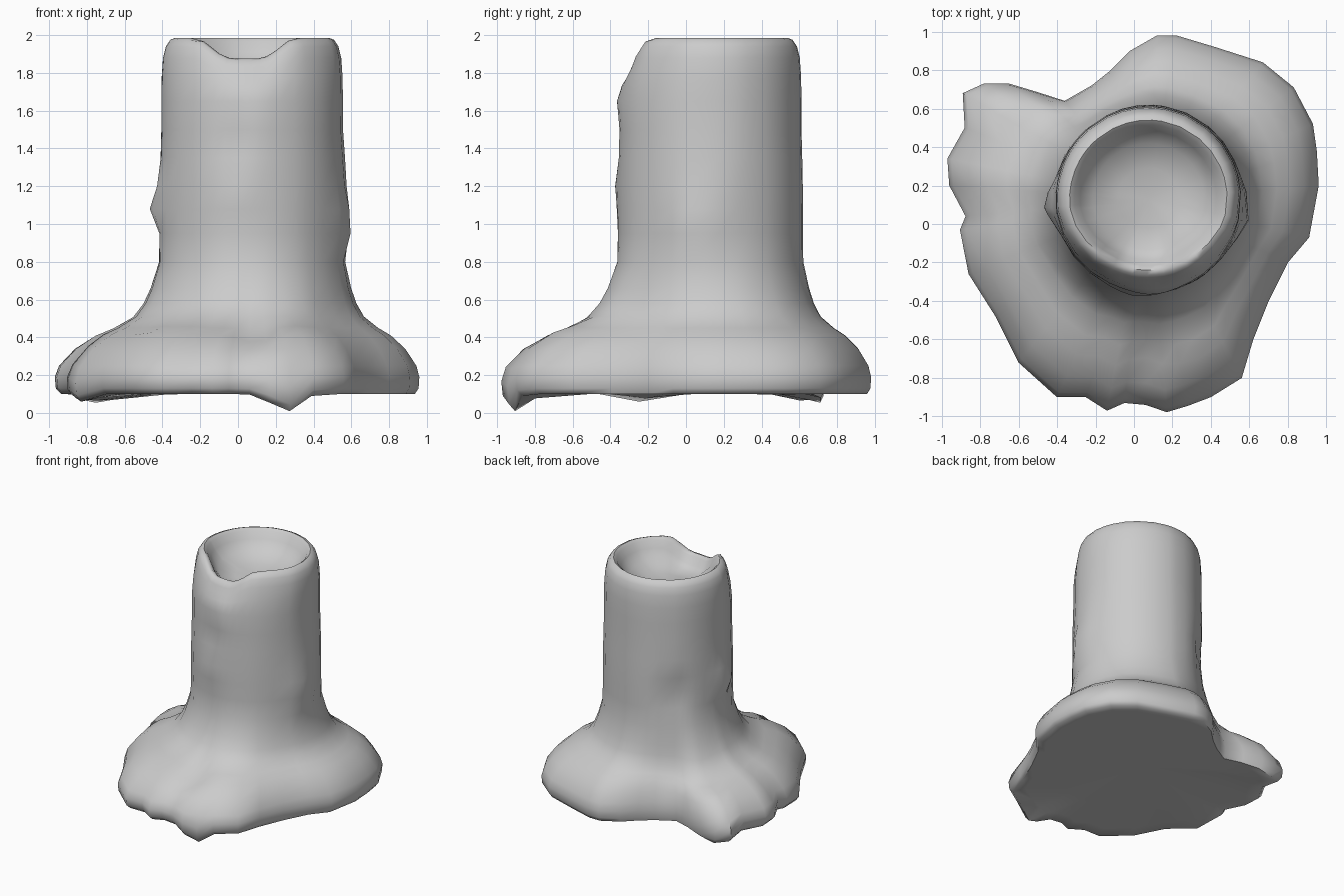
import bpy, bmesh, math
from mathutils import Vector

CX, CY = 0.075, 0.13            # trunk axis

# footprint of the spreading roots, counter-clockwise
foot = [(.96,.2),(.95,.38),(.93,.52),(.83,.71),(.67,.84),(.42,.92),(.22,.98),(.12,.98),
        (-.02,.9),(-.12,.8),(-.22,.72),(-.36,.64),(-.5,.685),(-.65,.73),(-.78,.73),(-.89,.68),
        (-.88,.5),(-.97,.34),(-.96,.2),(-.88,.04),(-.91,-.03),(-.86,-.26),(-.72,-.48),
        (-.6,-.72),(-.4,-.9),(-.25,-.9),(-.14,-.97),(-.05,-.93),(.06,-.94),(.17,-.98),
        (.28,-.95),(.4,-.9),(.56,-.8),(.62,-.6),(.7,-.4),(.8,-.2),(.91,-.07)]

# (height, trunk radius, blend towards footprint), underside up to the hollow
levels = [(.10,.2,.5),(.10,.49,.75),(.10,.49,.94),(.13,.49,.99),(.19,.49,1),(.25,.49,.96),
          (.34,.49,.81),(.41,.49,.62),(.45,.49,.45),(.51,.49,.26),(.58,.49,.16),(.66,.49,.09),
          (.80,.488,.01),(.95,.49,0),(1.08,.49,0),(1.2,.489,0),(1.35,.486,0),(1.5,.482,0),
          (1.65,.482,0),(1.78,.48,0),(1.88,.473,0),(1.94,.458,0),(1.975,.435,0),(1.985,.41,0),
          (1.965,.385,0),(1.91,.355,0),(1.84,.29,0),(1.79,.16,0)]

# local lumps: position, spread, displacement
lumps = [((-.4,.1,1.1),.09,(-.06,0,0)), ((.56,.05,1.0),.13,(.055,0,0)),
         ((.56,.1,1.25),.14,(.015,0,0)), ((0,-.36,1.2),.13,(0,-.02,0)),
         ((-.05,-.35,1.42),.10,(0,.03,0)), ((-.25,.5,1.05),.12,(.03,-.03,0)),
         ((.1,-.33,1.65),.12,(0,-.015,0)), ((.25,-.92,.12),.10,(0,.01,-.10)),
         ((-.85,-.2,.12),.12,(0,0,-.05)), ((-.75,.68,.12),.13,(0,0,-.05)),
         ((-.5,.5,.48),.2,(0,0,-.06)), ((.1,-.7,.4),.10,(0,.03,-.04)),
         ((.3,-.65,.4),.10,(0,-.02,.02)), ((-.4,-.6,.42),.15,(0,0,.02)),
         ((-.8,-.05,.3),.12,(.03,0,.02))]

def shape(x, y, z):
    p = Vector((x, y, z))
    out = p.copy()
    for c, s, d in lumps:
        out += Vector(d) * math.exp(-((p - Vector(c)).length / s) ** 2)
    # dip in the front of the rim, which also leans inwards
    if y < CY and z > 1.7:
        k = min(1, (CY - y) / .3) * min(1, (z - 1.7) / .2)
        out.z -= .11 * math.exp(-((x - .04) / .19) ** 4) * k
        out.y += .04 * k
    return out

bm = bmesh.new()
rings = []
for z, r, t in levels:
    ring = []
    for fx, fy in foot:
        a = math.atan2(fy - CY, fx - CX)
        tx, ty = CX + r * math.cos(a), CY + r * math.sin(a)
        ring.append(bm.verts.new(shape(tx + (fx - tx) * t, ty + (fy - ty) * t, z)))
    rings.append(ring)

n = len(foot)
for lo, hi in zip(rings, rings[1:]):
    for i in range(n):
        j = (i + 1) % n
        bm.faces.new((lo[i], lo[j], hi[j], hi[i]))

# underside and hollow floor
for ring, z in ((rings[0], .10), (rings[-1], 1.77)):
    c = bm.verts.new((CX, CY, z))
    for i in range(n):
        bm.faces.new((ring[i], ring[(i + 1) % n], c))
bmesh.ops.recalc_face_normals(bm, faces=bm.faces)

me = bpy.data.meshes.new("tree_stump")
bm.to_mesh(me)
bm.free()
stump = bpy.data.objects.new("tree_stump", me)
bpy.context.collection.objects.link(stump)
bpy.context.view_layer.objects.active = stump
stump.select_set(True)
bpy.ops.object.shade_smooth_by_angle(angle=math.radians(60))
